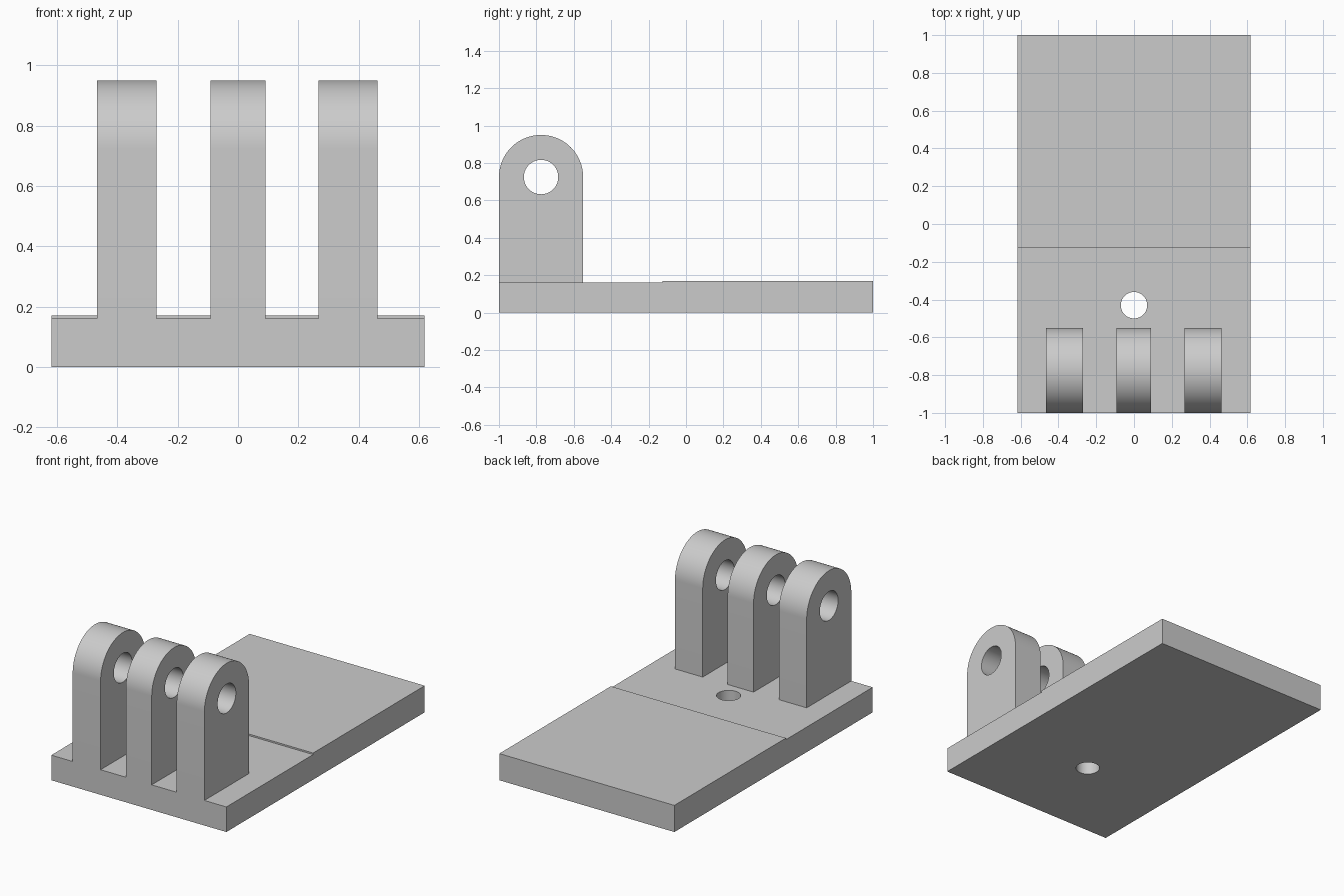
import bpy, bmesh, math
from mathutils import Vector

if "Cube" in bpy.data.objects:
    bpy.data.objects.remove(bpy.data.objects["Cube"])

grey = bpy.data.materials.new("light grey")
grey.use_nodes = True
grey.diffuse_color = (0.6, 0.6, 0.6, 1)
grey.node_tree.nodes["Principled BSDF"].inputs["Base Color"].default_value = (0.6, 0.6, 0.6, 1)


def extrude_profile(name, profile, x0, x1):
    """Extrude a closed (y, z) outline from x0 to x1."""
    bm = bmesh.new()
    face = bm.faces.new([bm.verts.new((x0, y, z)) for y, z in profile])
    side = bmesh.ops.extrude_face_region(bm, geom=[face])["geom"]
    moved = [v for v in side if isinstance(v, bmesh.types.BMVert)]
    bmesh.ops.translate(bm, verts=moved, vec=(x1 - x0, 0, 0))
    bmesh.ops.recalc_face_normals(bm, faces=bm.faces)
    mesh = bpy.data.meshes.new(name)
    bm.to_mesh(mesh)
    bm.free()
    mesh.materials.append(grey)
    obj = bpy.data.objects.new(name, mesh)
    bpy.context.collection.objects.link(obj)
    return obj


def drill(obj, centre, radius, axis):
    """Cut a round through hole along the axis, then smooth the curved walls."""
    turn = Vector(axis).to_track_quat('Z', 'Y').to_euler()
    bpy.ops.mesh.primitive_cylinder_add(vertices=64, radius=radius, depth=1,
                                        location=centre, rotation=turn)
    cutter = bpy.context.object
    cutter.data.materials.append(grey)
    cutter.hide_render = True
    cut = obj.modifiers.new("hole", 'BOOLEAN')
    cut.operation, cut.solver, cut.object = 'DIFFERENCE', 'EXACT', cutter
    bpy.ops.object.select_all(action='DESELECT')
    obj.select_set(True)
    bpy.context.view_layer.objects.active = obj
    bpy.ops.object.modifier_apply(modifier=cut.name)
    bpy.data.objects.remove(cutter)
    bpy.ops.object.shade_smooth_by_angle(angle=math.radians(30))


# Base plate with a shallow step and a vertical screw hole
LOW, HIGH, STEP = 0.16, 0.17, -0.125
base = extrude_profile("base_plate", [(-1, 0), (1, 0), (1, HIGH), (STEP, HIGH),
                                      (STEP, LOW), (-1, LOW)], -0.618, 0.618)
drill(base, (0, -0.43, 0), 0.07, (0, 0, 1))

# Three round-topped prongs with a cross hole
RADIUS, PIN_Y, PIN_Z = 0.225, -0.775, 0.725
outline = [(PIN_Y - RADIUS, LOW), (PIN_Y + RADIUS, LOW)]
for i in range(49):
    a = math.pi * i / 48
    outline.append((PIN_Y + RADIUS * math.cos(a), PIN_Z + RADIUS * math.sin(a)))

for name, x0, x1 in (("right_prong", -0.467, -0.27),
                     ("middle_prong", -0.092, 0.091),
                     ("left_prong", 0.267, 0.463)):
    prong = extrude_profile(name, outline, x0, x1)
    drill(prong, ((x0 + x1) / 2, PIN_Y, PIN_Z), 0.092, (1, 0, 0))
